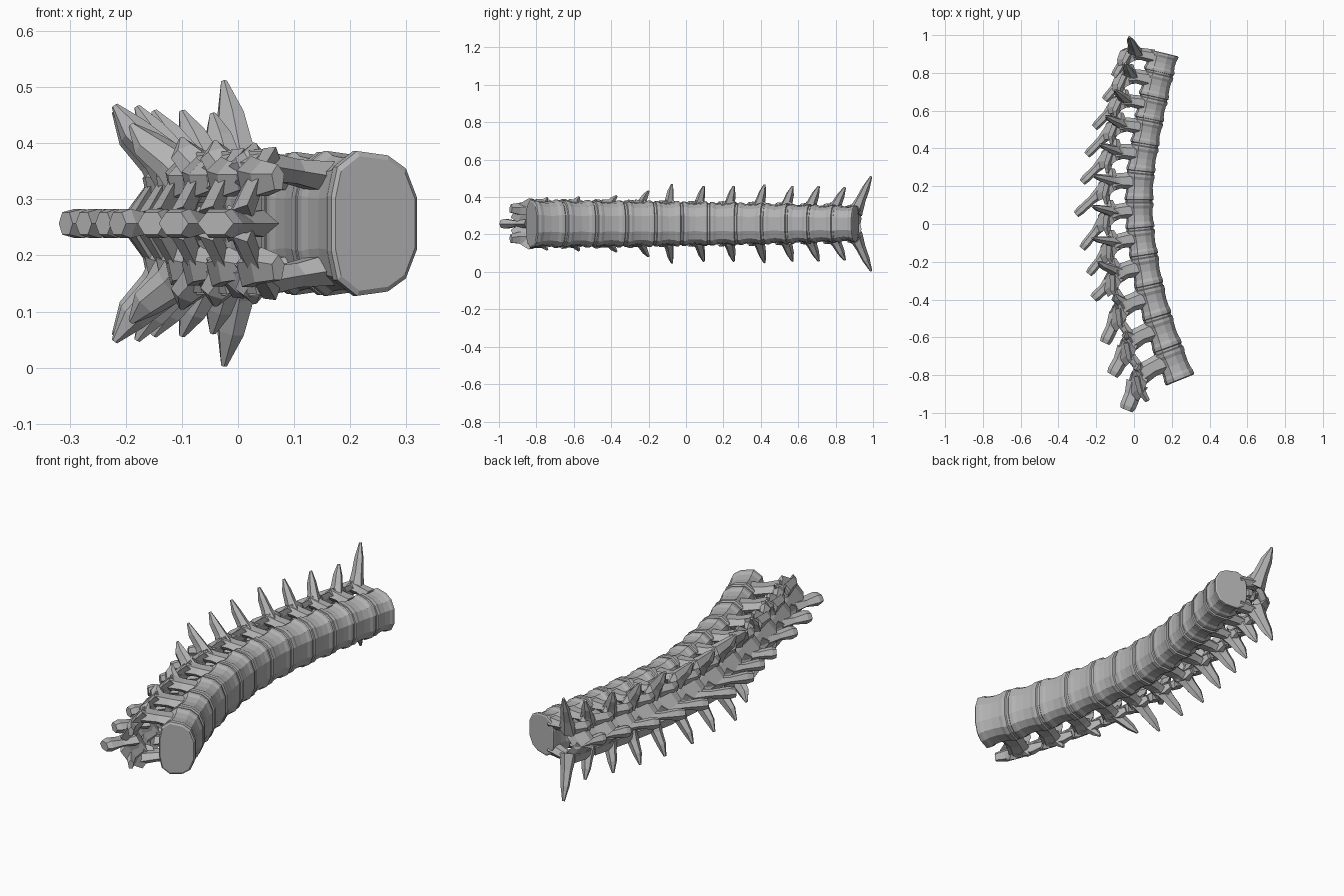
import bpy, bmesh, math
from mathutils import Vector

cube = bpy.data.objects.get("Cube")
if cube:
    bpy.data.objects.remove(cube, do_unlink=True)

bone = bpy.data.materials.new("grey_bone")
bone.use_nodes = True
GREY = (0.45, 0.45, 0.45, 1)
bone.diffuse_color = GREY
bone.node_tree.nodes["Principled BSDF"].inputs["Base Color"].default_value = GREY

MID_Z = 0.257
UP = Vector((0, 0, 1))

# Front edge of the column at every disc, from the lower end to the upper end
EDGE = [(.323, -.8), (.256, -.635), (.2, -.475), (.156, -.315), (.128, -.16), (.108, -.02), (.102, .12),
        (.11, .265), (.132, .405), (.155, .535), (.18, .65), (.21, .78), (.237, .89)]
# Tips of the rear spines (x, y) and of the side spines (x, y, distance from the middle)
REAR = [(-.04, -.985), (-.115, -.8), (-.155, -.63), (-.215, -.395), (-.24, -.265), (-.275, -.13),
        (-.307, .05), (-.275, .22), (-.25, .365), (-.21, .51), (-.155, .655), (-.105, .78)]
SIDE = [(.03, -.74, .14), (-.04, -.57, .145), (-.1, -.37, .15), (-.19, -.2, .175), (-.22, -.075, .21),
        (-.22, .095, .2), (-.215, .255, .2), (-.18, .42, .208), (-.15, .57, .2),
        (-.1, .71, .2), (-.045, .85, .195), (-.025, .99, .253)]
# Half outline of a body: depth fraction from the front, half width fraction
HALF = [(0, .36), (.13, .76), (.34, .94), (.7, 1), (.93, .78), (1, .38)]
OUTLINE = HALF + [(a, -w) for a, w in reversed(HALF)]


def loft(bm, rings):
    """Skin a row of equal rings and close both ends."""
    rows = [[bm.verts.new(p) for p in ring] for ring in rings]
    n = len(rows[0])
    for lo, hi in zip(rows, rows[1:]):
        for i in range(n):
            j = (i + 1) % n
            bm.faces.new((lo[i], lo[j], hi[j], hi[i]))
    bm.faces.new(rows[0][::-1])
    bm.faces.new(rows[-1])


def strut(bm, path, sizes, wide, sides=6):
    """Faceted bar along a path; each size is (width along wide, thickness)."""
    rings = []
    for k, (p, (w, t)) in enumerate(zip(path, sizes)):
        d = (path[min(k + 1, len(path) - 1)] - path[max(k - 1, 0)]).normalized()
        u = (wide - d * wide.dot(d)).normalized()
        v = d.cross(u)
        angles = [math.tau * i / sides for i in range(sides)]
        rings.append([p + u * (math.cos(a) * w / 2) + v * (math.sin(a) * t / 2) for a in angles])
    loft(bm, rings)


def finish(bm, name):
    bmesh.ops.recalc_face_normals(bm, faces=bm.faces)
    mesh = bpy.data.meshes.new(name)
    bm.to_mesh(mesh)
    bm.free()
    mesh.materials.append(bone)
    obj = bpy.data.objects.new(name, mesh)
    bpy.context.collection.objects.link(obj)


def plate_frame(k):
    """Position and outward direction of the end plate at disc k."""
    lo, hi = Vector(EDGE[max(k - 1, 0)]), Vector(EDGE[min(k + 1, len(EDGE) - 1)])
    d = (hi - lo).normalized()
    return Vector((*EDGE[k], MID_Z)), Vector((d.y, -d.x, 0))


def body_ring(origin, out, depth, half, scale):
    ring = []
    for a, w in OUTLINE:
        a = .5 + (a - .5) * scale
        ring.append(origin - out * (a * depth) + UP * (w * half * scale))
    return ring


COUNT = len(REAR)
for k in range(COUNT):
    p0, n0 = plate_frame(k)
    p1, n1 = plate_frame(k + 1)
    f = k / (COUNT - 1)
    depth = .152 + .05 * (f - .5) ** 2
    half = .129 - .014 * f - .016 * f * f
    height = (p1 - p0).length
    bm = bmesh.new()

    # Body with flared rims and a narrow waist
    rings = []
    for s, scale in [(.03, .93), (.06, 1), (.17, 1), (.27, .94), (.5, .91), (.74, .94), (.84, 1), (.94, 1), (.97, .93)]:
        rings.append(body_ring(p0.lerp(p1, s), n0.lerp(n1, s).normalized(), depth, half, scale))
    loft(bm, rings)

    # Local frame: a outward, b up the column, c sideways
    mid = (p0 + p1) / 2
    out = (n0 + n1).normalized()
    along = (p1 - p0).normalized()

    def at(a, b, c):
        return mid + out * (a - depth) + along * (b * height) + UP * c

    low = max(0, 1 - k / 4)
    top = k == COUNT - 1
    reach = .075 + .03 * low
    wide_z = half * .8
    slope = along + out * .35
    for side in (1, -1):
        # Pedicle
        strut(bm, [at(.035, .2, side * wide_z * .8), at(-.03, .18, side * wide_z * .9), at(-reach, .1, side * wide_z)],
              [(.65 * height, .065), (.56 * height, .05), (.65 * height, .06)], along)
        # Lamina
        strut(bm, [at(-reach + .02, .08, side * wide_z * 1.1), at(-reach - .02, -.05, side * wide_z * .6),
                   at(-reach - .055, -.18, 0)],
              [(.6 * height, .04), (.95 * height, .035), (.9 * height, .045)], slope)
        # Upper and lower joint processes
        lift = .4 if top else .58 + .2 * low
        strut(bm, [at(-reach + .015, .05, side * wide_z * .95), at(-reach + .005, lift * .6, side * wide_z * .95),
                   at(-reach, lift, side * wide_z * .85)],
              [(.07, .06), (.065, .05), (.04, .03)], UP, 5)
        strut(bm, [at(-reach - .01, .1, side * wide_z * .8), at(-reach - .025, -.4, side * wide_z * .75),
                   at(-reach - .015, -.7, side * wide_z * .78)],
              [(.075, .055), (.07, .045), (.05, .028)], UP, 5)
        # Side spine: a leaf-like blade ending in a narrow edge
        x, y, reach_z = SIDE[k]
        tip = Vector((x, y, MID_Z + side * reach_z))
        root = at(-reach + .015, .15, side * wide_z * .75)
        knee = root.lerp(tip, .68) - out * (.012 * (1 - f))
        strut(bm, [root, root.lerp(tip, .35), knee, tip],
              [(.1, .075), (.07, .048), (.056, .036), (.012, .012)], out - along * .3)

    # Rear spine with a blunt end
    tip = Vector((*REAR[k], MID_Z))
    root = at(-reach - .03, -.1, 0)
    deep = .046 + .04 * low
    strut(bm, [root, root.lerp(tip, .45), root.lerp(tip, .85), tip],
          [(deep + .035, .055), (deep, .038), (deep, .06), (deep * .8, .046)], along)
    finish(bm, f"vertebra_{k + 1:02d}")

    # Disc that joins this body to the next one
    if not top:
        bm = bmesh.new()
        step = along * (.05 * height)
        loft(bm, [body_ring(p1 + step * s, n1, depth, half, .94) for s in (-1, 1)])
        finish(bm, f"disc_{k + 1:02d}")
